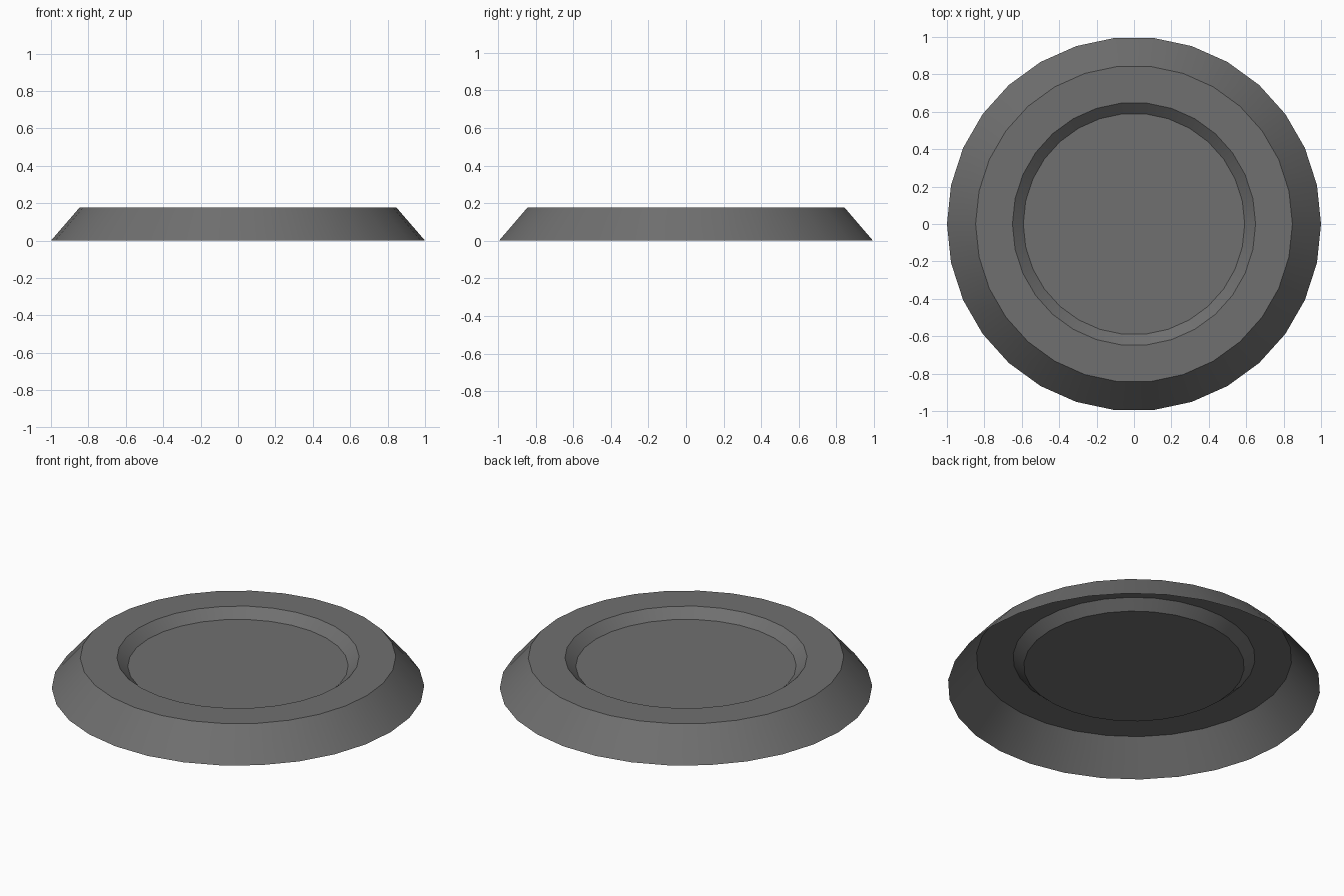
import bpy
import bmesh
from math import cos, sin, tau, radians

cube = bpy.data.objects.get("Cube")
if cube:
    bpy.data.objects.remove(cube, do_unlink=True)

SIDES = 30
# radius and height, from the outer rim in to the recessed floor
PROFILE = [(1.0, 0.0), (0.847, 0.177), (0.65, 0.177), (0.592, 0.125)]

grey = bpy.data.materials.new("dark grey")
grey.use_nodes = True
colour = (0.16, 0.16, 0.16, 1)
grey.diffuse_color = colour
grey.node_tree.nodes["Principled BSDF"].inputs["Base Color"].default_value = colour

# Open-bottomed round base: sloped skirt, flat top ring, sloped recess wall
bm = bmesh.new()
rings = []
for radius, height in PROFILE:
    rings.append([bm.verts.new((radius * cos(tau * i / SIDES),
                                radius * sin(tau * i / SIDES), height))
                  for i in range(SIDES)])
for outer, inner in zip(rings, rings[1:]):
    for i in range(SIDES):
        j = (i + 1) % SIDES
        bm.faces.new((outer[i], outer[j], inner[j], inner[i]))

# Recessed floor
bm.faces.new(rings[-1])

mesh = bpy.data.meshes.new("round_base")
bm.to_mesh(mesh)
bm.free()
mesh.materials.append(grey)
base = bpy.data.objects.new("round_base", mesh)
bpy.context.collection.objects.link(base)

# Smooth around the circle, crisp at the rims
bpy.ops.object.select_all(action='DESELECT')
base.select_set(True)
bpy.context.view_layer.objects.active = base
bpy.ops.object.shade_smooth_by_angle(angle=radians(30))
